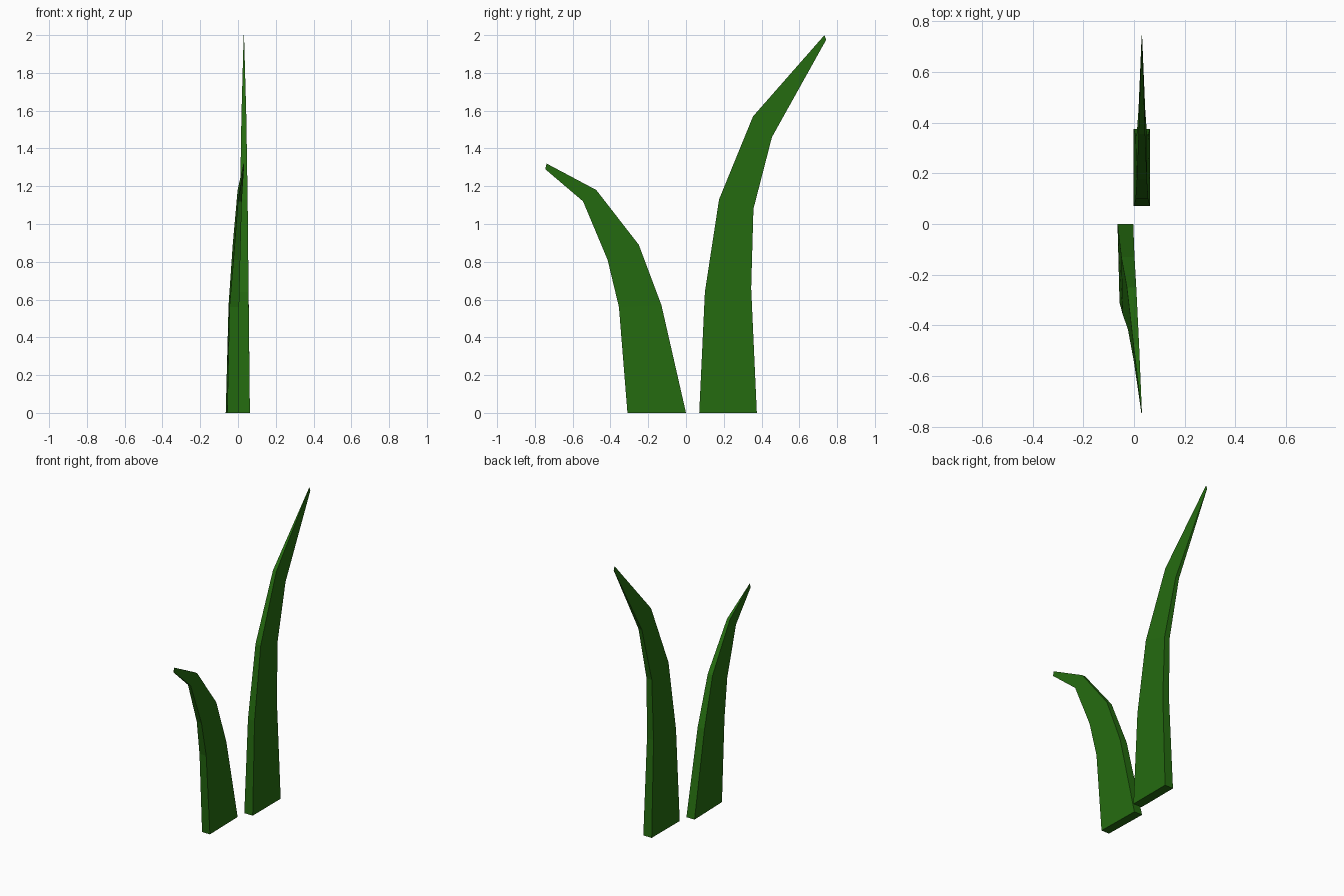
import bpy, bmesh

if "Cube" in bpy.data.objects:
    bpy.data.objects.remove(bpy.data.objects["Cube"])

green = bpy.data.materials.new("grass green")
green.diffuse_color = (0.018, 0.147, 0.005, 1)
green.use_nodes = True
green.node_tree.nodes["Principled BSDF"].inputs["Base Color"].default_value = green.diffuse_color


def blade(name, sections):
    """Loft a four-sided blade; each section is (y, z, x0, x1) for its two edges."""
    bm = bmesh.new()
    rings = []
    for (ya, za, a0, a1), (yb, zb, b0, b1) in sections:
        rings.append([bm.verts.new(p) for p in
                      ((a0, ya, za), (a1, ya, za), (b1, yb, zb), (b0, yb, zb))])
    for lo, hi in zip(rings, rings[1:]):
        for i in range(4):
            j = (i + 1) % 4
            bm.faces.new((lo[i], lo[j], hi[j], hi[i]))
    bm.faces.new(rings[0][::-1])
    bm.faces.new(rings[-1])
    bmesh.ops.recalc_face_normals(bm, faces=bm.faces[:])
    mesh = bpy.data.meshes.new(name)
    bm.to_mesh(mesh)
    bm.free()
    mesh.materials.append(green)
    obj = bpy.data.objects.new(name, mesh)
    bpy.context.collection.objects.link(obj)


# Tall blade: straight, symmetric taper about x = 0.031
tall = [(0.07, 0, 0.375, 0, 0.032), (0.10, 0.64, 0.345, 0.66, 0.025),
        (0.175, 1.13, 0.357, 1.08, 0.02), (0.355, 1.57, 0.455, 1.46, 0.013),
        (0.733, 2.0, 0.742, 1.975, 0.001)]
blade("tall_grass_blade", [((ya, za, 0.031 - w, 0.031 + w), (yb, zb, 0.031 - w, 0.031 + w))
                           for ya, za, yb, zb, w in tall])

# Short blade: bends forward and drifts towards +x
blade("short_grass_blade", [
    ((-0.31, 0, -0.057, 0.003), (0.0, 0, -0.065, -0.003)),
    ((-0.355, 0.56, -0.045, 0.006), (-0.13, 0.57, -0.05, 0.002)),
    ((-0.415, 0.81, -0.024, 0.012), (-0.25, 0.89, -0.028, 0.009)),
    ((-0.545, 1.12, 0.0, 0.02), (-0.475, 1.18, -0.002, 0.02)),
    ((-0.745, 1.29, 0.029, 0.031), (-0.738, 1.32, 0.029, 0.031))])
